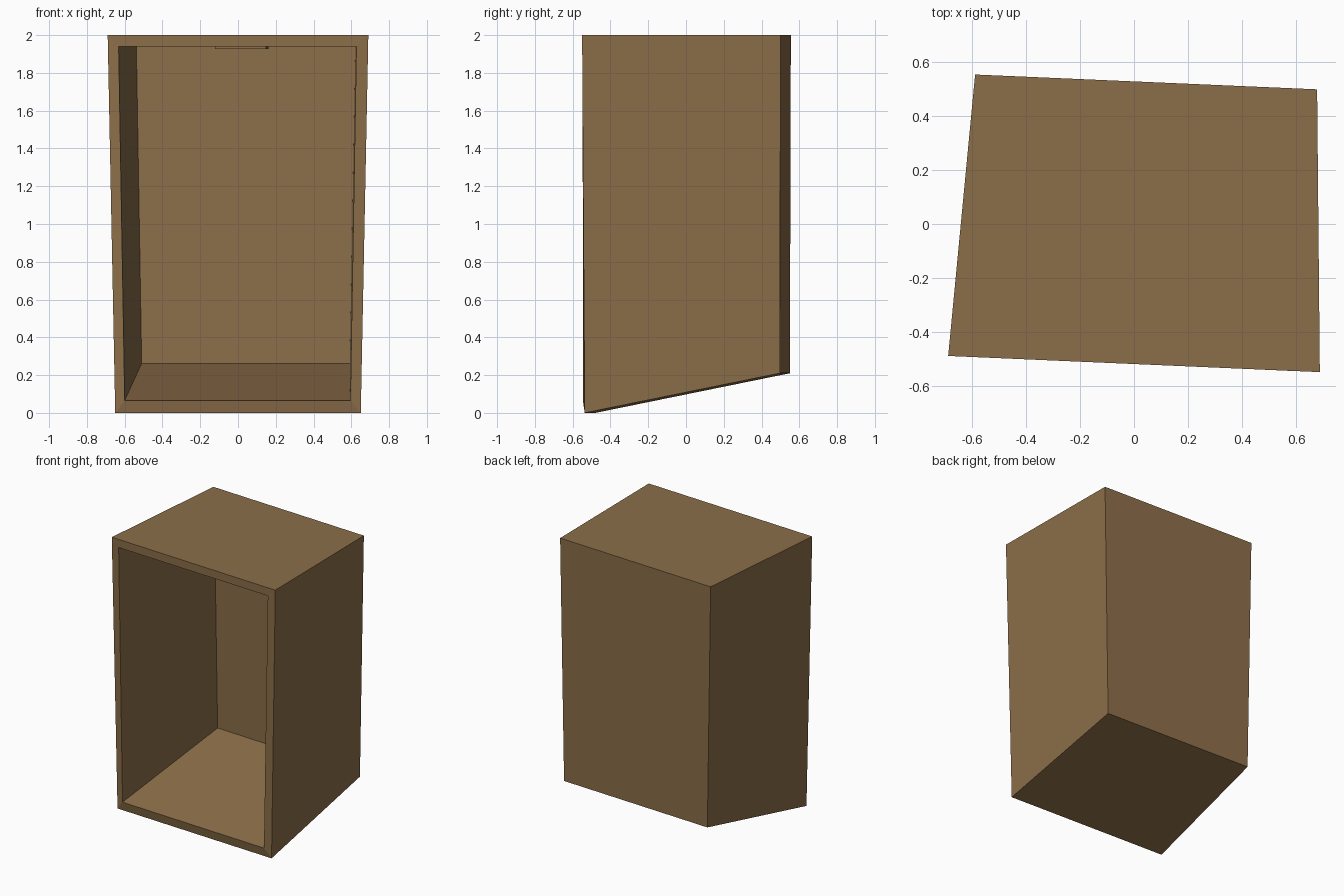
import bpy
import bmesh

cube = bpy.data.objects.get("Cube")
if cube:
    bpy.data.objects.remove(cube, do_unlink=True)

wood = bpy.data.materials.new("brown wood")
wood.use_nodes = True
colour = (0.26, 0.156, 0.067, 1)
wood.diffuse_color = colour
bsdf = wood.node_tree.nodes["Principled BSDF"]
bsdf.inputs["Base Color"].default_value = colour
bsdf.inputs["Roughness"].default_value = 0.9


def finish(name, bm):
    bmesh.ops.recalc_face_normals(bm, faces=bm.faces)
    mesh = bpy.data.meshes.new(name)
    bm.to_mesh(mesh)
    bm.free()
    mesh.materials.append(wood)
    obj = bpy.data.objects.new(name, mesh)
    bpy.context.collection.objects.link(obj)
    return obj


def bridge(bm, a, b):
    """Join two four-point loops with a ring of quads."""
    for i in range(4):
        j = (i + 1) % 4
        bm.faces.new((a[i], a[j], b[j], b[i]))


# Loops run bottom left, bottom right, top right, top left seen from the front
outer_front = [(-0.65, -0.48, 0), (0.65, -0.536, 0), (0.69, -0.55, 2), (-0.69, -0.49, 2)]
outer_back = [(-0.56, 0.55, 0.21), (0.65, 0.497, 0.21), (0.68, 0.50, 2), (-0.59, 0.555, 2)]
inner_front = [(-0.60, -0.493, 0.065), (0.595, -0.546, 0.065),
               (0.627, -0.547, 1.94), (-0.632, -0.4925, 1.94)]
inner_back = [(-0.51, 0.49, 0.262), (0.592, 0.44, 0.262), (0.622, 0.44, 1.94), (-0.538, 0.49, 1.94)]

# Open tapered cabinet with a sloping floor
bm = bmesh.new()
loops = [[bm.verts.new(p) for p in loop]
         for loop in (outer_back, outer_front, inner_front, inner_back)]
for a, b in zip(loops, loops[1:]):
    bridge(bm, a, b)
bm.faces.new(loops[0])
bm.faces.new(loops[-1])
finish("cabinet_shell", bm)

# Thin plate under the ceiling
bm = bmesh.new()
bmesh.ops.create_cube(bm, size=1)
bmesh.ops.scale(bm, vec=(0.27, 0.27, 0.02), verts=bm.verts)
plate = finish("ceiling_plate", bm)
plate.location = (0.02, -0.02, 1.937)
plate.rotation_euler.z = -0.045
